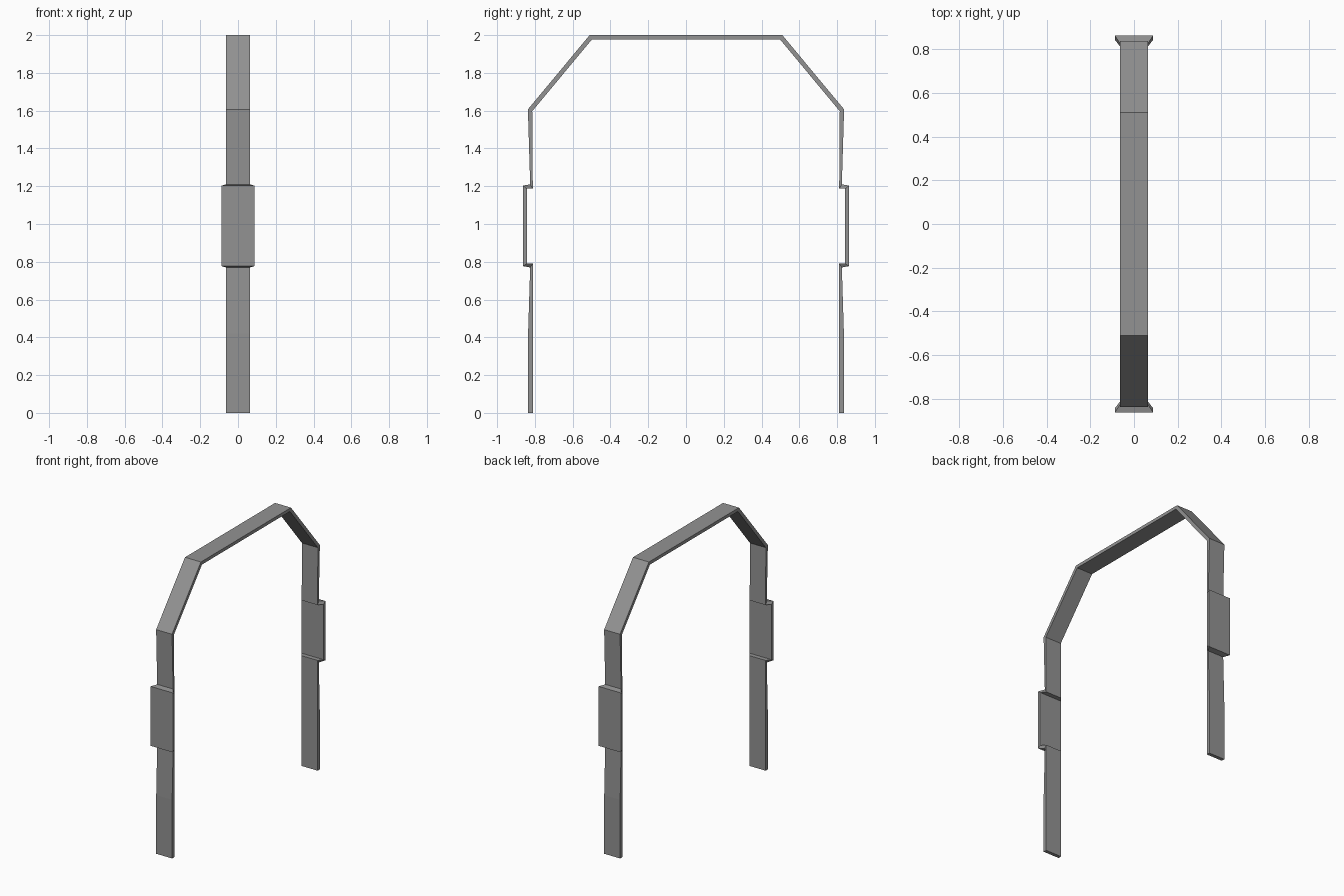
import bpy, bmesh

if "Cube" in bpy.data.objects:
    bpy.data.objects.remove(bpy.data.objects["Cube"])

# Half of the arch as stations along the strip:
# (outer y, outer z, inner y, inner z, half width in x)
half = [
    (0.836, 0.00, 0.811, 0.00, 0.063),   # foot
    (0.836, 0.42, 0.811, 0.42, 0.063),   # leg starts to taper
    (0.825, 0.770, 0.811, 0.79, 0.063),  # ledge under panel
    (0.863, 0.777, 0.843, 0.79, 0.088),  # panel bottom
    (0.863, 1.203, 0.843, 1.187, 0.088), # panel top
    (0.825, 1.210, 0.811, 1.187, 0.063), # ledge over panel
    (0.837, 1.607, 0.814, 1.597, 0.063), # shoulder
    (0.510, 2.00, 0.498, 1.977, 0.063),  # top corner
]

# Mirror the stations to run from one foot over the top to the other
stations = half + [(-oy, oz, -iy, iz, w) for oy, oz, iy, iz, w in reversed(half)]

# Sweep a four-sided section through the stations
bm = bmesh.new()
rings = []
for oy, oz, iy, iz, w in stations:
    corners = [(-w, oy, oz), (w, oy, oz), (w, iy, iz), (-w, iy, iz)]
    rings.append([bm.verts.new(c) for c in corners])
for a, b in zip(rings, rings[1:]):
    for i in range(4):
        j = (i + 1) % 4
        bm.faces.new((a[i], a[j], b[j], b[i]))

# Close the feet
bm.faces.new(rings[0])
bm.faces.new(rings[-1])
bmesh.ops.recalc_face_normals(bm, faces=bm.faces)

mesh = bpy.data.meshes.new("arch_frame")
bm.to_mesh(mesh)
bm.free()

# Dark grey finish
mat = bpy.data.materials.new("dark_grey")
mat.diffuse_color = (0.29, 0.29, 0.29, 1)
mat.use_nodes = True
mat.node_tree.nodes["Principled BSDF"].inputs["Base Color"].default_value = mat.diffuse_color
mesh.materials.append(mat)
bpy.context.collection.objects.link(bpy.data.objects.new("arch_frame", mesh))
